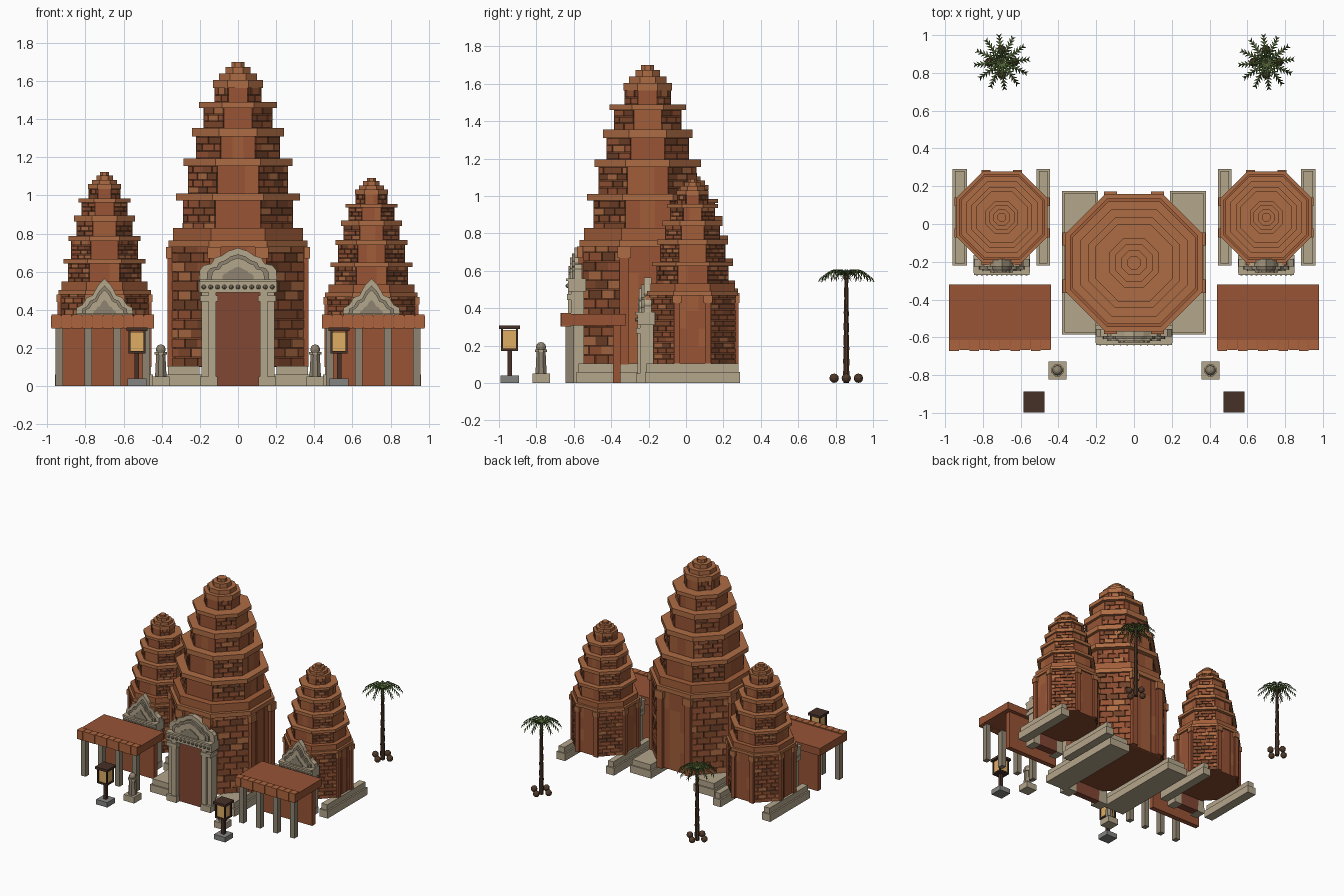
import bpy, bmesh, math, random
from mathutils import Matrix, Vector

if "Cube" in bpy.data.objects:
    bpy.data.objects.remove(bpy.data.objects["Cube"])

random.seed(4)
C22 = math.cos(math.pi / 8)
T22 = math.tan(math.pi / 8)


def mat(name, r, g, b):
    m = bpy.data.materials.new(name)
    m.diffuse_color = [(c / 255) ** 2.2 for c in (r, g, b)] + [1]
    m.use_nodes = True
    m.node_tree.nodes["Principled BSDF"].inputs["Base Color"].default_value = m.diffuse_color
    return m


BRICKS = [mat("brick_%d" % i, *c) for i, c in enumerate(
    [(150, 84, 56), (172, 108, 70), (132, 76, 50), (112, 68, 46), (160, 94, 60)])]
STONE, DARKSTONE = mat("stone", 178, 164, 138), mat("dark_stone", 142, 131, 112)
DOOR, ROOF, TILE = mat("door", 128, 72, 54), mat("roof", 150, 84, 56), mat("tile", 170, 100, 64)
WOOD, GLOW, GREY = mat("dark_wood", 72, 52, 44), mat("glow", 222, 172, 100), mat("grey", 130, 130, 128)
LEAF, TRUNK = mat("leaf", 78, 98, 52), mat("trunk", 82, 60, 46)


class Part:
    """Collects primitives in one bmesh."""
    def __init__(self, name, *mats):
        self.name, self.mats, self.bm = name, mats, bmesh.new()

    def tag(self, verts, m):
        for f in {f for v in verts for f in v.link_faces}:
            f.material_index = m

    def box(self, x0, x1, y0, y1, z0, z1, m=0, M=Matrix()):
        T = M @ Matrix.Translation(((x0 + x1) / 2, (y0 + y1) / 2, (z0 + z1) / 2)) \
            @ Matrix.Diagonal((x1 - x0, y1 - y0, z1 - z0, 1))
        self.tag(bmesh.ops.create_cube(self.bm, size=1, matrix=T)['verts'], m)

    def prism(self, x, y, z0, z1, a0, a1=None, n=8, m=0):
        k = math.cos(math.pi / n)
        T = Matrix.Translation((x, y, (z0 + z1) / 2)) @ Matrix.Rotation(math.pi / n, 4, 'Z')
        self.tag(bmesh.ops.create_cone(self.bm, cap_ends=True, segments=n, radius1=a0 / k,
                 radius2=(a0 if a1 is None else a1) / k, depth=z1 - z0, matrix=T)['verts'], m)

    def ball(self, x, y, z, r, m=0, u=10, v=6):
        self.tag(bmesh.ops.create_uvsphere(self.bm, u_segments=u, v_segments=v, radius=r,
                 matrix=Matrix.Translation((x, y, z)))['verts'], m)

    def slab(self, pts, y0, y1, m=0):
        """Extrude an x-z outline along y."""
        f = self.bm.faces.new([self.bm.verts.new((x, y0, z)) for x, z in pts])
        f.material_index = m
        g = bmesh.ops.extrude_face_region(self.bm, geom=[f])['geom']
        vs = [v for v in g if isinstance(v, bmesh.types.BMVert)]
        bmesh.ops.translate(self.bm, vec=(0, y1 - y0, 0), verts=vs)
        self.tag(vs, m)

    def done(self):
        bmesh.ops.recalc_face_normals(self.bm, faces=self.bm.faces)
        me = bpy.data.meshes.new(self.name)
        self.bm.to_mesh(me)
        self.bm.free()
        for m in self.mats:
            me.materials.append(m)
        o = bpy.data.objects.new(self.name, me)
        bpy.context.collection.objects.link(o)
        return o


# wall tiers: z0, z1, apothem, courses; cornices: z0, z1, apothem
WALLS = [(.10, .75, .345, 13), (.82, .975, .287, 4), (1.01, 1.155, .26, 4),
         (1.195, 1.31, .218, 3), (1.355, 1.46, .178, 3), (1.49, 1.565, .122, 2)]
CORNICES = [(.73, .765, .365), (.765, .83, .34), (.975, 1.01, .325), (1.155, 1.195, .285),
            (1.31, 1.355, .24), (1.46, 1.49, .205), (1.565, 1.605, .13),
            (1.605, 1.64, .10), (1.64, 1.675, .065), (1.675, 1.70, .035)]


def tower(name, x, y, s, sz):
    p = Part(name, *BRICKS)
    for z0, z1, a in CORNICES:
        p.prism(x, y, z0 * sz, z1 * sz, a * s, m=1 if a != .34 else 4)
    for t, (z0, z1, a, n) in enumerate(WALLS):
        z0, z1, a = (z0 * sz if t else .10), z1 * sz, a * s
        p.prism(x, y, z0, z1, a - .012 * s, m=3 if t else 2)
        half = a * T22
        for k in range(8):
            M = Matrix.Translation((x, y, 0)) @ Matrix.Rotation(k * math.pi / 4, 4, 'Z')
            if k % 2:   # diagonal faces: running-bond bricks
                h = (z1 - z0) / n
                cols = 3 if t < 3 else 2
                w = 2 * half / cols
                for r in range(n):
                    e = [-half + w * (i + .5 * (r % 2)) for i in range(cols + 1)]
                    e = sorted({-half, *[v for v in e if v < half - .001], half})
                    for x0, x1 in zip(e, e[1:]):
                        d = random.uniform(0, .006) * s
                        p.box(x0 + .002, x1 - .002, -a - d, -a + .02 * s, z0 + r * h + .002,
                              z0 + (r + 1) * h - .002, random.choice((0, 0, 1, 2, 2, 3)), M)
            else:       # straight faces: large plain blocks
                rows = 1 if t else 4
                h = (z1 - z0) / rows
                for r in range(rows):
                    for i in range(3):
                        w = 2 * half / 3
                        p.box(-half + i * w, -half + (i + 1) * w, -a - .001 * i, -a + .02 * s,
                              z0 + r * h, z0 + (r + 1) * h, random.choice((0, 0, 4)), M)
                if not t:   # corner pilasters with capitals
                    for sx in (-1, 1):
                        c = sx * .125 * s
                        p.box(c - .025 * s, c + .025 * s, -a - .025 * s, -a, z0, z1 - .05 * s, 0, M)
                        p.box(c - .035 * s, c + .035 * s, -a - .033 * s, -a,
                              z1 - .08 * s, z1 - .02 * s, 1, M)
    p.done()


tower("central_tower", 0, -.205, 1, 1)
tower("left_tower", -.70, .035, .665, .66)
tower("right_tower", .70, .035, .665, .642)


# stone gateways with layered pediments
def gate(name, x, y, hw, zl, zt, peak, half):
    p = Part(name, STONE, DARKSTONE, DOOR)
    k = hw / .205
    p.box(x - .115 * k, x + .115 * k, y + .05 * k, y + .10, 0, zl, 2)
    for sx in (-1, 1):
        for off, d, w in ((.135, .015, .02), (.168, .03, .024)):
            c = x + sx * off * k
            p.box(c - w * k, c + w * k, y + d, y + .10, 0, zl)
        c = x + sx * .153 * k
        p.box(c - .045 * k, c + .045 * k, y + .008, y + .10, 0, .05)
        p.box(c - .047 * k, c + .047 * k, y + .008, y + .10, zl - .045, zl - .015)
    p.box(x - hw, x + hw, y + .015, y + .11, zl, zt)
    p.box(x - hw * .98, x + hw * .98, y + .004, y + .11, zt - .015, zt)
    for i in range(11):
        p.ball(x + (i - 5) * .175 * hw, y + .013, zl + .03, .012, 1, 8, 5)
    for f, y0, y1, m in ((1, .05, .09, 0), (.8, .035, .06, 1), (.68, .025, .05, 0), (.4, .018, .04, 1)):
        pts = [(x + a * hw * f, zt + b * (peak - zt) * f) for a, b in half]
        pts += [(2 * x - u, v) for u, v in reversed(pts[:-1])]
        p.slab(pts, y + y0, y + y1, m)
    p.done()


gate("central_gate", 0, -.645, .205, .49, .56, .725,
     [(1, 0), (.98, .3), (.87, .45), (.68, .5), (.6, .68), (.42, .75), (.25, .9), (0, 1)])
for n, sx in (("left", -1), ("right", 1)):
    gate(n + "_gate", sx * .70, -.275, .15, .31, .38, .565,
         [(1, 0), (.97, .17), (.78, .25), (.62, .46), (.42, .52), (.25, .78), (0, 1)])

    # stepped plinth bars
    p = Part(n + "_plinths", STONE)
    for x0, x1, y0, y1 in ((.19, .38, -.585, .175), (.445, .515, -.22, .29), (.885, .96, -.22, .29)):
        x0, x1 = sorted((sx * x0, sx * x1))
        p.box(x0, x1, y0, y1, 0, .06)
        p.box(x0 + .012, x1 - .012, y0 + .01, y1 - .01, .06, .105)
    p.done()

    # market stall
    p = Part(n + "_stall", DARKSTONE, ROOF, TILE)
    cx = sx * .71
    for i in range(4):
        c = cx + (i - 1.5) * .152
        p.box(c - .02, c + .02, -.645, -.60, 0, .31)
    p.box(cx - .23, cx + .23, -.39, -.35, 0, .31, 1)
    p.box(cx - .27, cx + .27, -.665, -.32, .308, .368, 1)
    for i in range(10):
        c = cx + (i - 4.5) * .054
        p.box(c - .0255, c + .0255, -.672 + .004 * (i % 2), -.615, .303, .375, 2)
    p.done()

    # lantern on a post
    p = Part(n + "_lantern", WOOD, GLOW, GREY)
    cx, cy = sx * .53, -.943
    p.box(cx - .05, cx + .05, cy - .05, cy + .05, 0, .04, 2)
    p.box(cx - .012, cx + .012, cy - .012, cy + .012, .04, .18)
    p.box(cx - .045, cx + .045, cy - .045, cy + .045, .172, .185)
    p.box(cx - .036, cx + .036, cy - .036, cy + .036, .185, .285, 1)
    for a in (-1, 1):
        for b in (-1, 1):
            u, v = cx + a * .04, cy + b * .04
            p.box(u - .005, u + .005, v - .005, v + .005, .175, .29)
    p.box(cx - .055, cx + .055, cy - .056, cy + .056, .288, .307)
    p.done()

    # stone bollard
    p = Part(n + "_bollard", STONE, DARKSTONE)
    cx, cy = sx * .405, -.775
    p.box(cx - .047, cx + .047, cy - .047, cy + .047, 0, .05)
    p.prism(cx, cy, .05, .17, .03, .024, m=1)
    p.prism(cx, cy, .165, .18, .032)
    p.ball(cx, cy, .192, .027, 1)
    p.done()

    # palm: trunk, coconuts on the ground, feathered fronds
    p = Part(n + "_palm", TRUNK, LEAF)
    cx, cy = sx * .70, .857
    for i in range(9):
        r = .018 - .0008 * i
        p.prism(cx, cy, i * .064, (i + 1) * .064, r * .85, r, 8)
    for i in range(4):
        a = i * math.pi / 2
        p.ball(cx + .065 * math.cos(a), cy + .065 * math.sin(a), .026, .025)
    for k in range(12):
        M = Matrix.Translation((cx, cy, .57)) @ Matrix.Rotation(k * math.pi / 6 + .1, 4, 'Z')
        pt = lambda t: Vector((.143 * t, 0, .05 * math.sin(min(t * 2.4, 1.57)) - .10 * max(0, t - .3) ** 1.4))
        for i in range(8):
            a, b = pt(i / 8), pt((i + 1) / 8)
            w = .005 * (1 - i / 10)
            quads = [[a + Vector((0, w, 0)), a - Vector((0, w, 0)), b - Vector((0, w, 0)), b + Vector((0, w, 0))]]
            if i:
                for q in (-1, 1):   # drooping leaflets
                    tip = b + Vector((.008, q * (.034 - .0028 * i), -.022))
                    quads.append([a, b, tip])
            for q in quads:
                p.bm.faces.new([p.bm.verts.new(M @ v) for v in q]).material_index = 1
    p.done()
